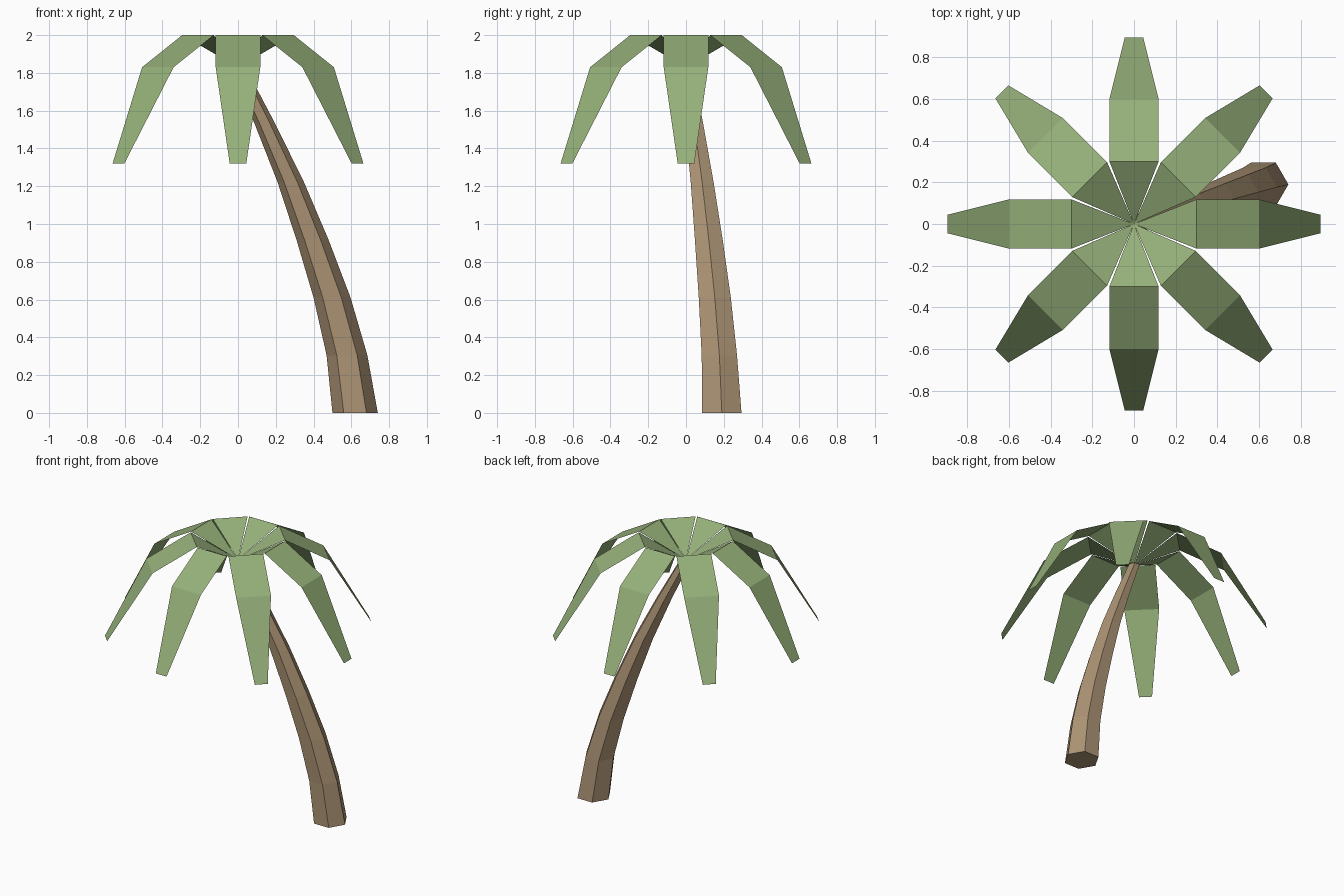
import bpy, bmesh, math
from mathutils import Matrix, Vector

if "Cube" in bpy.data.objects:
    bpy.data.objects.remove(bpy.data.objects["Cube"])


def material(name, color):
    m = bpy.data.materials.new(name)
    m.diffuse_color = (*color, 1)
    m.use_nodes = True
    m.node_tree.nodes["Principled BSDF"].inputs["Base Color"].default_value = m.diffuse_color
    return m


def make_object(name, bm, mat):
    bm.normal_update()
    mesh = bpy.data.meshes.new(name)
    bm.to_mesh(mesh)
    bm.free()
    mesh.materials.append(mat)
    obj = bpy.data.objects.new(name, mesh)
    bpy.context.collection.objects.link(obj)
    return obj


leaf_green = material("leaf green", (0.30, 0.43, 0.19))
bark_brown = material("bark brown", (0.42, 0.30, 0.18))

# Trunk: tapering six-sided tube leaning along a curve (lean, radius, height)
rings = [(0.62, 0.12, 0.0), (0.577, 0.108, 0.305), (0.498, 0.098, 0.61),
         (0.395, 0.085, 0.915), (0.28, 0.07, 1.22), (0.145, 0.055, 1.525),
         (0.0, 0.04, 1.83)]
bm = bmesh.new()
loops = []
for lean, radius, z in rings:
    center = Vector((lean, lean * 0.306, z))
    loops.append([bm.verts.new(center + Vector((radius * math.cos(i * math.pi / 3),
                                                radius * math.sin(i * math.pi / 3), 0)))
                  for i in range(6)])
for low, high in zip(loops, loops[1:]):
    for i in range(6):
        j = (i + 1) % 6
        bm.faces.new((low[i], low[j], high[j], high[i]))
bm.faces.new(loops[0][::-1])
bm.faces.new(loops[-1])
make_object("trunk", bm, bark_brown)

# Fronds: thin folded strips rising from the middle, then drooping
# (distance out, half width, height)
profile = [(0.30, 0.118, 2.0), (0.60, 0.118, 1.83), (0.895, 0.044, 1.32)]
for n in range(8):
    bm = bmesh.new()
    middle = bm.verts.new((0, 0, 1.83))
    pairs = [(bm.verts.new((r, -w, z)), bm.verts.new((r, w, z))) for r, w, z in profile]
    bm.faces.new((middle, *pairs[0]))
    for a, b in zip(pairs, pairs[1:]):
        bm.faces.new((a[0], b[0], b[1], a[1]))
    bm.transform(Matrix.Rotation(n * math.pi / 4, 4, 'Z'))
    make_object(f"frond_{n + 1}", bm, leaf_green)
